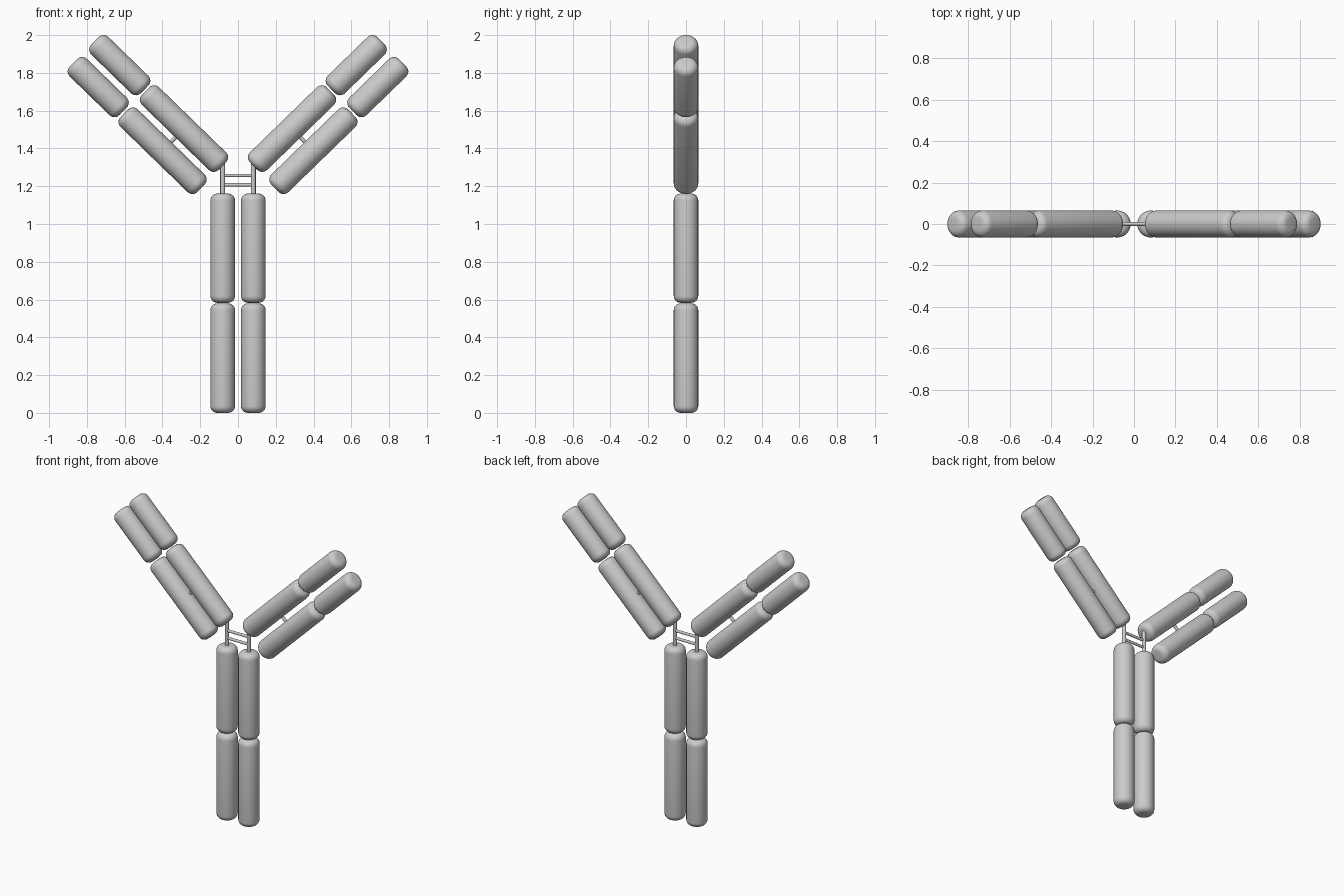
import bpy
from math import radians
from mathutils import Vector

if "Cube" in bpy.data.objects:
    bpy.data.objects.remove(bpy.data.objects["Cube"])

TILT = radians(44.2)      # arm elevation above horizontal
R = 0.065                 # domain radius


def rod(name, centre, direction, length, radius, bevel=0.0, sides=48):
    """Cylinder along a direction, optionally with rounded ends."""
    rot = Vector(direction).to_track_quat('Z', 'Y').to_euler()
    bpy.ops.mesh.primitive_cylinder_add(vertices=sides, radius=radius, depth=length,
                                        location=centre, rotation=rot)
    ob = bpy.context.object
    ob.name = name
    if bevel:
        m = ob.modifiers.new("round_ends", 'BEVEL')
        m.width = bevel
        m.segments = 6
        m.limit_method = 'ANGLE'
        m.angle_limit = radians(40)
        bpy.ops.object.modifier_apply(modifier=m.name)
    bpy.ops.object.shade_smooth_by_angle(angle=radians(40))
    return ob


def between(name, a, b, radius):
    a, b = Vector(a), Vector(b)
    return rod(name, (a + b) / 2, b - a, (b - a).length, radius, sides=24)


# Tilted arm domains: name, x, z, length
arm_domains = [
    ("heavy_arm_inner", 0.286, 1.505, 0.568),
    ("heavy_arm_tip", 0.626, 1.841, 0.368),
    ("light_arm_inner", 0.399, 1.388, 0.568),
    ("light_arm_tip", 0.740, 1.725, 0.368),
]

for side, s in (("left", -1), ("right", 1)):
    axis = Vector((s, 0, 0)) * 0.7169 + Vector((0, 0, 0.6972))
    # Stem domains
    rod(f"stem_lower_{side}", (s * 0.081, 0, 0.290), (0, 0, 1), 0.580, R, 0.036)
    rod(f"stem_upper_{side}", (s * 0.081, 0, 0.872), (0, 0, 1), 0.578, R, 0.036)
    # Arm domains
    for name, x, z, length in arm_domains:
        rod(f"{name}_{side}", (s * x, 0, z), axis, length, R, 0.037)
    # Hinge from stem to arm
    between(f"hinge_{side}", (s * 0.081, 0, 1.14), (s * 0.081, 0, 1.34), 0.013)
    # Bridge between heavy and light chains
    between(f"chain_bridge_{side}", (s * 0.315, 0, 1.475), (s * 0.37, 0, 1.418), 0.010)

# Cross bridges between the two hinges
for i, z in enumerate((1.207, 1.257)):
    between(f"hinge_bridge_{i + 1}", (-0.081, 0, z), (0.081, 0, z), 0.009)
